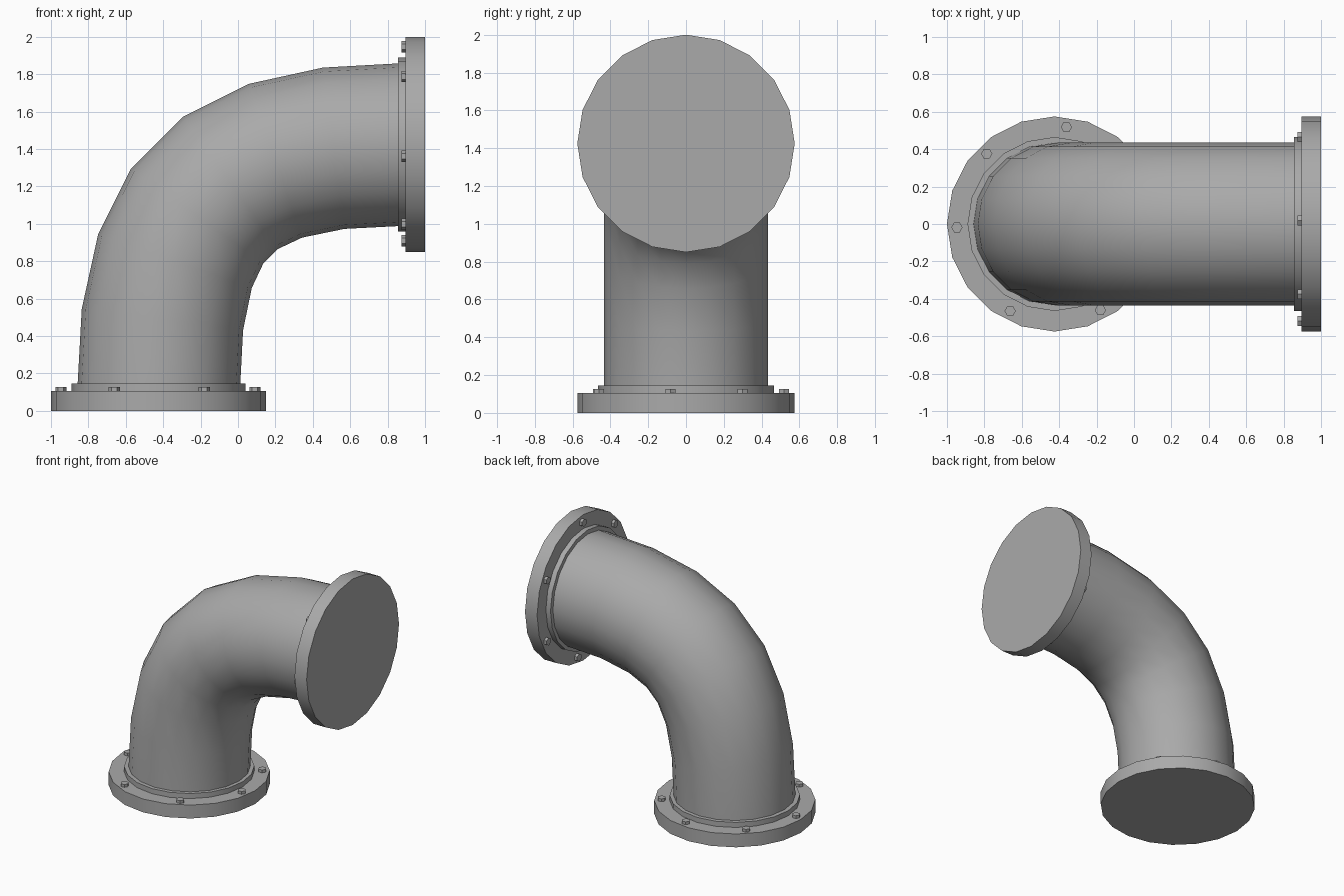
import bpy
from math import radians, cos, sin, pi
from mathutils import Matrix, Vector

cube = bpy.data.objects.get("Cube")
if cube:
    bpy.data.objects.remove(cube)

# One plain metal colour
GREY = (0.4, 0.4, 0.4, 1)
metal = bpy.data.materials.new("grey_metal")
metal.use_nodes = True
metal.diffuse_color = GREY
metal.node_tree.nodes["Principled BSDF"].inputs["Base Color"].default_value = GREY

PIPE_X, PIPE_R = -0.425, 0.435
FLANGE_R, FLANGE_H = 0.575, 0.105
BOLT_ANGLES = (35, 83, 134, 182, 243, 298, 351)

# Half turn that carries the base flange onto the side outlet
TO_OUTLET = Matrix(((0, 0, -1, 1), (0, -1, 0, 0), (-1, 0, 0, 1), (0, 0, 0, 1)))


def finish(obj, name):
    obj.name = name
    obj.data.materials.clear()
    obj.data.materials.append(metal)
    bpy.ops.object.shade_smooth_by_angle(angle=radians(35))


def disc(name, radius, bottom, top, sides, place, x=PIPE_X, y=0):
    bpy.ops.mesh.primitive_cylinder_add(vertices=sides, radius=radius, depth=top - bottom)
    obj = bpy.context.object
    turn = Matrix.Rotation(pi / 2, 4, "Z")
    obj.data.transform(place @ Matrix.Translation((x, y, (bottom + top) / 2)) @ turn)
    finish(obj, name)


# Flange, collar and hexagonal bolts at both ends
for end, place in (("base", Matrix.Identity(4)), ("outlet", TO_OUTLET)):
    disc(end + "_flange", FLANGE_R, 0, FLANGE_H, 20, place)
    disc(end + "_collar", 0.465, FLANGE_H - 0.01, 0.145, 20, place)
    for i, angle in enumerate(BOLT_ANGLES):
        a = radians(angle)
        disc(f"{end}_bolt_{i + 1}", 0.03, FLANGE_H - 0.01, 0.127, 6, place,
             PIPE_X + 0.522 * cos(a), 0.522 * sin(a))

# Elbow pipe swept along a quarter bend
curve = bpy.data.curves.new("elbow_pipe", "CURVE")
curve.dimensions = "3D"
curve.resolution_u = 7
curve.bevel_depth = PIPE_R
curve.bevel_resolution = 8
spline = curve.splines.new("BEZIER")
spline.bezier_points.add(1)
start = Vector((PIPE_X, 0, 0.1))
finish_point = TO_OUTLET @ start
reach = 1.0
for point, spot, heading in zip(spline.bezier_points, (start, finish_point),
                                (Vector((0, 0, 1)), Vector((1, 0, 0)))):
    point.handle_left_type = point.handle_right_type = "FREE"
    point.co = spot
    point.handle_left = spot - heading * reach
    point.handle_right = spot + heading * reach
pipe = bpy.data.objects.new("elbow_pipe", curve)
bpy.context.collection.objects.link(pipe)
bpy.ops.object.select_all(action="DESELECT")
pipe.select_set(True)
bpy.context.view_layer.objects.active = pipe
bpy.ops.object.convert(target="MESH")
finish(bpy.context.object, "elbow_pipe")
